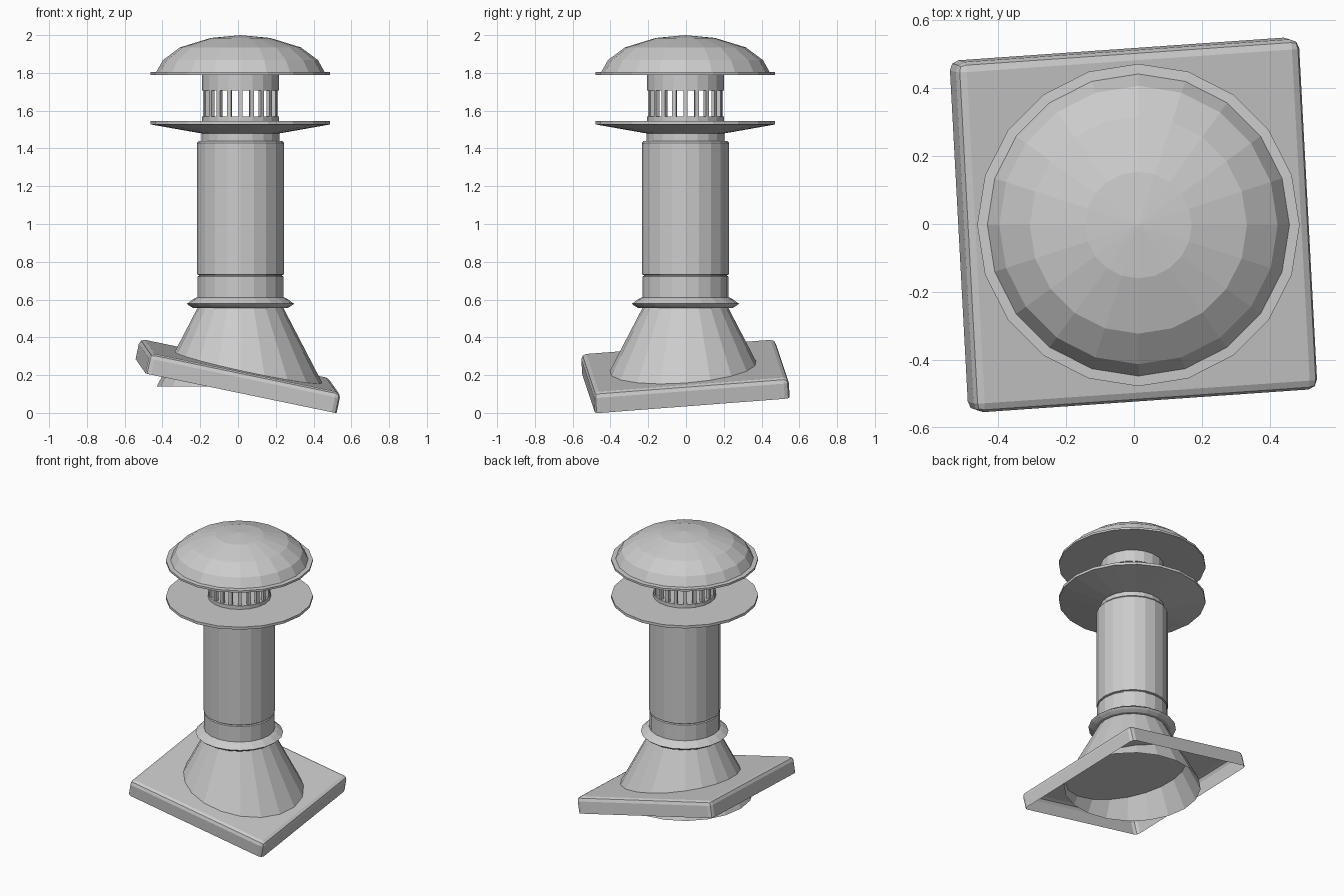
import bpy, bmesh
from math import sin, cos, pi
from mathutils import Matrix, Vector

if "Cube" in bpy.data.objects:
    bpy.data.objects.remove(bpy.data.objects["Cube"])

CX, CY = 0.013, -0.003   # flue axis
SIDES = 20


def finish(name, bm, fix_normals=True):
    if fix_normals:
        bmesh.ops.recalc_face_normals(bm, faces=bm.faces)
    mesh = bpy.data.meshes.new(name)
    bm.to_mesh(mesh)
    bm.free()
    obj = bpy.data.objects.new(name, mesh)
    bpy.context.collection.objects.link(obj)
    return obj


def lathe(name, profile):
    """Revolve (radius, z) points around the flue axis; radius 0 makes a tip."""
    bm = bmesh.new()
    rings = []
    for r, z in profile:
        n = SIDES if r > 0 else 1
        rings.append([bm.verts.new((CX + r * cos(2 * pi * i / SIDES),
                                    CY + r * sin(2 * pi * i / SIDES), z)) for i in range(n)])
    for a, b in zip(rings, rings[1:]):
        for i in range(SIDES):
            j = (i + 1) % SIDES
            if len(a) == 1:
                bm.faces.new((a[0], b[j], b[i]))
            elif len(b) == 1:
                bm.faces.new((a[i], a[j], b[0]))
            else:
                bm.faces.new((a[i], a[j], b[j], b[i]))
    return finish(name, bm)


# Tilted roof plate: rounded box, open underneath
ex = Vector((0.977, 0.068, -0.203)).normalized()
ey = Vector((-0.058, 0.995, 0.077))
ey = (ey - ex * ey.dot(ex)).normalized()
ez = ex.cross(ey)
bm = bmesh.new()
bmesh.ops.create_cube(bm, size=1)
bmesh.ops.scale(bm, vec=(1.036, 1.036, 0.11), verts=bm.verts)
bmesh.ops.translate(bm, vec=(0, 0, 0.055), verts=bm.verts)
bmesh.ops.delete(bm, geom=[f for f in bm.faces if f.normal.z < -0.5], context='FACES_ONLY')
edges = [e for e in bm.edges if len(e.link_faces) == 2]
bmesh.ops.bevel(bm, geom=edges, offset=0.028, segments=2, profile=0.5, affect='EDGES')
rot = Matrix((ex, ey, ez)).transposed().to_4x4()
bmesh.ops.transform(bm, matrix=Matrix.Translation((-0.01, 0, 0.145)) @ rot, verts=bm.verts)
low = min(v.co.z for v in bm.verts)
bmesh.ops.translate(bm, vec=(0, 0, -low), verts=bm.verts)
finish("roof_plate", bm, False)

# Flared skirt that pushes through the plate, open at the bottom
lathe("flashing_cone", [(0.443, 0.14), (0.225, 0.56)])

# Storm collar and lower sleeve
lathe("storm_collar", [(0.225, 0.555), (0.25, 0.555), (0.272, 0.568),
                       (0.283, 0.578), (0.25, 0.602), (0.23, 0.612)])
lathe("lower_sleeve", [(0.228, 0.6), (0.228, 0.722), (0.22, 0.726), (0.22, 0.733)])

# Main pipe
lathe("main_pipe", [(0.22, 0.73), (0.231, 0.733), (0.231, 1.428), (0.222, 1.44), (0.2, 1.44)])
lathe("neck", [(0.206, 1.43), (0.206, 1.5)])

# Lower rain disc, coned underneath and flat on top
lathe("lower_disc", [(0.206, 1.48), (0.22, 1.482), (0.475, 1.527), (0.475, 1.545), (0, 1.545)])

# Vent cage: ring, bars, ring
lathe("cage_bottom_ring", [(0.204, 1.54), (0.204, 1.57), (0, 1.57)])
lathe("cage_top_ring", [(0, 1.708), (0.204, 1.708), (0.204, 1.8)])
bm = bmesh.new()
for i in range(SIDES):
    m = (Matrix.Translation((CX, CY, 1.639)) @ Matrix.Rotation(2 * pi * i / SIDES, 4, 'Z')
         @ Matrix.Translation((0.188, 0, 0)) @ Matrix.Diagonal((0.022, 0.022, 0.142, 1)))
    bmesh.ops.create_cube(bm, size=1, matrix=m)
finish("cage_bars", bm)

# Domed cap with flat brim and closed underside
lathe("dome_cap", [(0, 1.79), (0.475, 1.79), (0.475, 1.804), (0.445, 1.806), (0.41, 1.868),
                   (0.32, 1.935), (0.157, 1.985), (0, 2.0)])
